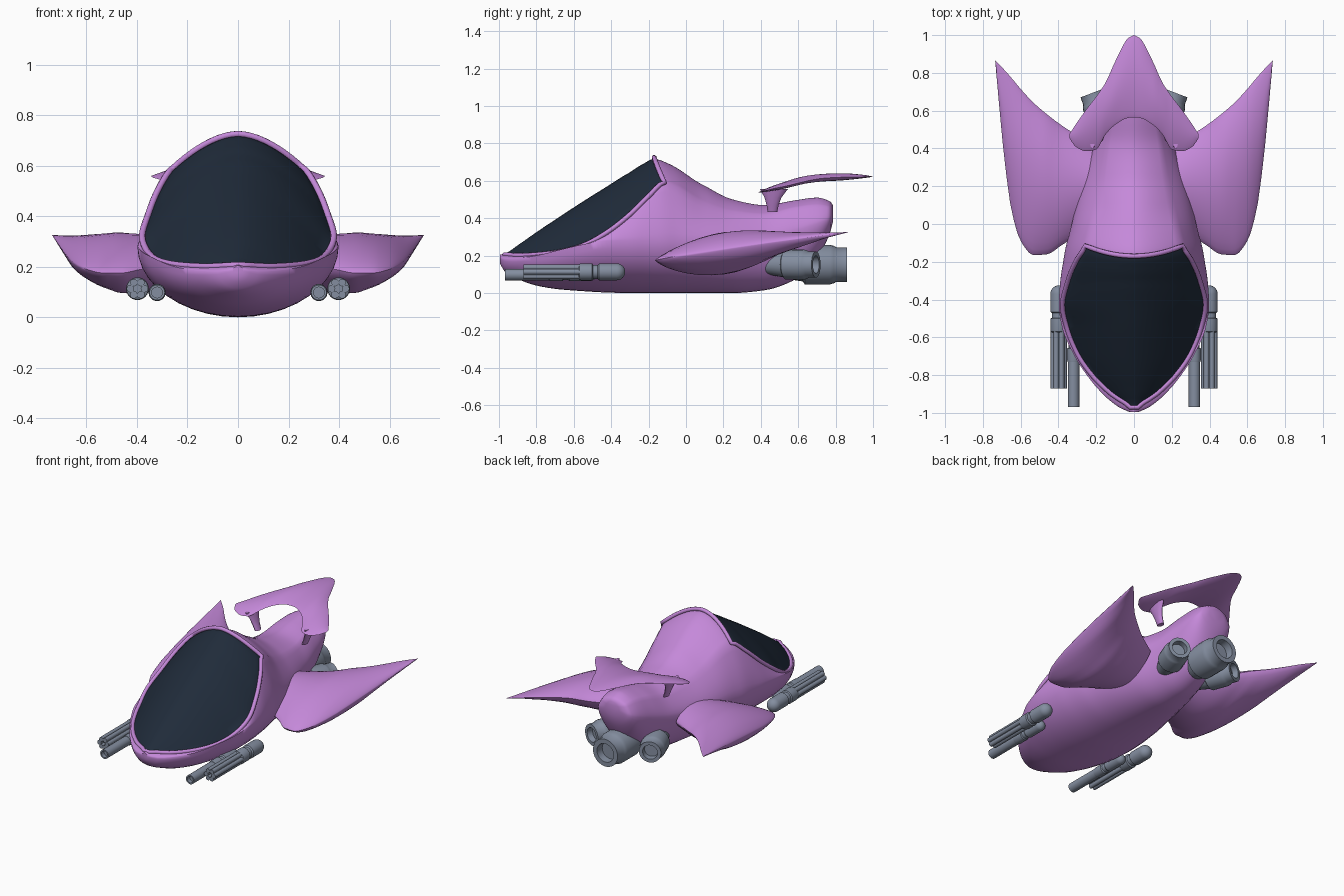
import bpy, bmesh, math
from mathutils import Vector, Matrix

if "Cube" in bpy.data.objects:
    bpy.data.objects.remove(bpy.data.objects["Cube"])


def material(name, rgb):
    m = bpy.data.materials.new(name)
    m.diffuse_color = (*rgb, 1)
    m.use_nodes = True
    m.node_tree.nodes["Principled BSDF"].inputs["Base Color"].default_value = m.diffuse_color
    return m


PINK = material("pink_paint", (0.56, 0.25, 0.70))
GLASS = material("dark_glass", (0.014, 0.024, 0.042))
METAL = material("grey_metal", (0.23, 0.27, 0.35))


def finish(name, bm, mats, angle=35):
    bmesh.ops.recalc_face_normals(bm, faces=bm.faces)
    me = bpy.data.meshes.new(name)
    bm.to_mesh(me)
    bm.free()
    for m in mats:
        me.materials.append(m)
    ob = bpy.data.objects.new(name, me)
    bpy.context.collection.objects.link(ob)
    bpy.ops.object.select_all(action='DESELECT')
    ob.select_set(True)
    bpy.context.view_layer.objects.active = ob
    bpy.ops.object.shade_smooth_by_angle(angle=math.radians(angle))
    return ob


def interp(rows, t):
    """Smooth interpolation of table rows keyed by their first value."""
    k = 0
    while k < len(rows) - 2 and t > rows[k + 1][0]:
        k += 1
    a, b = rows[k], rows[k + 1]
    p, n = rows[max(k - 1, 0)], rows[min(k + 2, len(rows) - 1)]
    h = b[0] - a[0]
    u = (t - a[0]) / h
    out = []
    for c in range(1, len(a)):
        d = (b[c] - a[c]) / h
        d0 = (a[c] - p[c]) / (a[0] - p[0]) if p is not a else d
        d1 = (n[c] - b[c]) / (n[0] - b[0]) if n is not b else d
        m0 = 0 if d0 * d <= 0 else 2 * d0 * d / (d0 + d)
        m1 = 0 if d1 * d <= 0 else 2 * d1 * d / (d1 + d)
        out.append((2*u**3 - 3*u*u + 1) * a[c] + (u**3 - 2*u*u + u) * h * m0
                   + (3*u*u - 2*u**3) * b[c] + (u**3 - u*u) * h * m1)
    return out


def loft(bm, rings, mat_rule=None):
    vs = [[bm.verts.new(p) for p in r] for r in rings]
    n = len(vs[0])
    for i in range(len(vs) - 1):
        for j in range(n):
            q = (vs[i][j], vs[i][(j + 1) % n], vs[i + 1][(j + 1) % n], vs[i + 1][j])
            f = bm.faces.new(q)
            if mat_rule:
                f.material_index = mat_rule(i, j)
    bm.faces.new(vs[0])
    bm.faces.new(vs[-1])


# Hull stations: y, top z, shoulder x, shoulder z, widest x, widest z, bottom z
HULL = [
    (-.995, .205, .010, .200, .025, .185, .160),
    (-.97, .210, .020, .205, .080, .180, .115),
    (-.90, .255, .115, .200, .165, .185, .075),
    (-.80, .325, .215, .205, .250, .200, .040),
    (-.68, .405, .295, .220, .325, .230, .020),
    (-.55, .490, .345, .255, .380, .260, .010),
    (-.43, .565, .368, .320, .398, .280, .003),
    (-.30, .645, .340, .420, .390, .280, 0),
    (-.20, .690, .300, .515, .375, .280, 0),
    (-.115, .717, .250, .585, .360, .280, 0),
    (-.05, .690, .232, .565, .342, .280, 0),
    (.10, .575, .195, .480, .305, .280, 0),
    (.25, .500, .165, .435, .262, .280, 0),
    (.42, .470, .140, .420, .210, .290, .015),
    (.58, .495, .115, .455, .175, .330, .070),
    (.70, .510, .100, .470, .150, .370, .190),
    (.77, .490, .085, .460, .115, .400, .320),
    (.785, .470, .040, .450, .060, .420, .380)]
TOP, SIDE, LOW = 10, 7, 10


def hull_half(y):
    zt, xe, ze, xw, zw, zb = interp(HULL, y)
    skew = 0.055 * max(0, min((y + .3) / .185, (.12 - y) / .235))
    pts = []
    for j in range(TOP + 1):
        u = j / TOP
        pts.append((xe * u, y - skew * (1 - u * u), zt + (ze - zt) * u ** 1.75))
    for j in range(1, SIDE + 1):
        t = 1 - j / SIDE
        pts.append((xw - (xw - xe) * t ** 1.5, y, zw + (ze - zw) * t))
    for j in range(1, LOW + 1):
        a = j / LOW * math.pi / 2
        pts.append((xw * math.cos(a), y, zw - (zw - zb) * math.sin(a)))
    return pts


def spread(a, b, n):
    return [a + (b - a) * i / n for i in range(n)]


ys = [-.995, -.985] + spread(-.97, -.115, 36) + spread(-.115, .7, 32) + spread(.7, .785, 8) + [.785]
G0, G1 = 2, 38                     # rings where the windscreen starts and ends
halves = [hull_half(y) for y in ys]
rings = [h + [(-x, y, z) for x, y, z in h[-2:0:-1]] for h in halves]
N = len(rings[0])
bm = bmesh.new()
loft(bm, rings, lambda i, j: int(G0 <= i < G1 and (j < TOP or j >= N - TOP)))
finish("hull", bm, [PINK, GLASS], 50)

# Raised windscreen rim following the glass edge
half = [halves[i][TOP] for i in range(G0, G1 + 1)] + halves[G1][TOP - 1:0:-1]
path = half + [halves[G1][0]] + [(-x, y, z) for x, y, z in reversed(half)]
cu = bpy.data.curves.new("windscreen_rim", 'CURVE')
cu.dimensions = '3D'
cu.bevel_depth = 0.013
cu.bevel_resolution = 2
sp = cu.splines.new('POLY')
sp.points.add(len(path) - 1)
for p, (x, y, z) in zip(sp.points, path):
    p.co = (x * 1.03, y, z + .008 * max(0, min(1, (z - .4) / .3)), 1)
sp.use_cyclic_u = True
cu.materials.append(PINK)
rim = bpy.data.objects.new("windscreen_rim", cu)
bpy.context.collection.objects.link(rim)
bpy.ops.object.select_all(action='DESELECT')
rim.select_set(True)
bpy.context.view_layer.objects.active = rim
bpy.ops.object.convert(target='MESH')
bpy.ops.object.shade_smooth_by_angle(angle=math.radians(60))


def foil(name, rows, xs, n=16, pw=.8):
    """Lens-section wing; rows: x, front y, rear y, front z, rear z, rise, drop."""
    rings = []
    for x in xs:
        y0, y1, z0, z1, up, dn = interp(rows, abs(x))
        fr = [(1 - math.cos(math.pi * i / n)) / 2 for i in range(n + 1)]
        pt = lambda u, h: (x, y0 + (y1 - y0) * u,
                           z0 + (z1 - z0) * u + h * math.sin(math.pi * u) ** pw)
        rings.append([pt(u, up) for u in fr] + [pt(u, -dn) for u in fr[-2:0:-1]])
    bm = bmesh.new()
    loft(bm, rings)
    finish(name, bm, [PINK], 50)


# Swept side wings
WING = [(.22, -.02, .42, .20, .25, .10, .11),
        (.38, -.11, .52, .19, .27, .095, .13),
        (.46, -.16, .58, .175, .29, .092, .13),
        (.53, -.165, .64, .175, .30, .08, .11),
        (.60, -.09, .715, .19, .31, .058, .085),
        (.65, .08, .775, .215, .318, .036, .062),
        (.69, .38, .82, .26, .322, .018, .03),
        (.735, .865, .867, .325, .325, .001, .001)]
for s, side in ((-1, "left"), (1, "right")):
    foil(side + "_wing", WING, [s * x for x in spread(.22, .735, 26) + [.735]], pw=.7)

# Raised tail wing
TAIL = [(0, .565, 1.0, .60, .622, .028, .012),
        (.03, .562, .985, .60, .622, .028, .012),
        (.10, .525, .86, .59, .62, .028, .012),
        (.15, .475, .75, .57, .615, .025, .012),
        (.20, .395, .675, .54, .605, .022, .012),
        (.25, .385, .61, .537, .59, .018, .01),
        (.31, .41, .525, .545, .57, .010, .006),
        (.342, .455, .475, .555, .56, .001, .001)]
foil("tail_wing", TAIL, spread(-.342, .342, 48) + [.342])

# Struts holding the tail wing
for s, side in ((-1, "left"), (1, "right")):
    bm = bmesh.new()
    loft(bm, [[(s * (x + .016 * math.cos(a)), y + r * math.sin(a), z)
               for a in (k * math.pi / 6 for k in range(12))]
              for x, y, z, r in ((.175, .462, .432, .026), (.19, .463, .47, .032),
                                 (.205, .465, .51, .045), (.22, .47, .556, .075))])
    finish(side + "_tail_strut", bm, [PINK], 50)


def lathe(bm, prof, origin, yaw=0, seg=24):
    """Spin (radius, distance along +y) points round the y axis."""
    M = Matrix.Translation(origin) @ Matrix.Rotation(yaw, 4, 'Z')
    loft(bm, [[M @ Vector((r * math.cos(a), d, r * math.sin(a)))
               for a in (2 * math.pi * k / seg for k in range(seg))] for r, d in prof])


# Engines: one large in the middle, two smaller ones turned outwards
NOZZLE = [(.07, -.36), (.085, -.27), (.09, -.235), (.106, -.225), (.106, -.09), (.100, -.07),
          (.092, -.055), (.092, 0), (.062, 0), (.058, -.05), (.004, -.05)]
for name, x, y, k, yaw in (("main_engine", 0, .86, 1, 0),
                           ("left_engine", -.218, .695, .76, .36),
                           ("right_engine", .218, .695, .76, -.36)):
    bm = bmesh.new()
    lathe(bm, [(r * k, d * k) for r, d in NOZZLE], (x, y, .152), yaw)
    finish(name, bm, [METAL])


# Guns: ribbed housing with a bundle of barrels, or one plain hollow barrel
def gun(name, x, z, r, front, mid, back, barrels):
    bm = bmesh.new()
    L = back - mid
    prof = [(.6 * r, mid - .01), (.95 * r, mid), (r, mid + .01), (r, mid + .28 * L),
            (.82 * r, mid + .3 * L), (.82 * r, mid + .4 * L), (r, mid + .43 * L)]
    prof += [(max(r * math.cos(a), .002), back - r + r * math.sin(a))
             for a in (i * math.pi / 12 for i in range(7))]
    lathe(bm, prof, (x, 0, z))
    for i in range(barrels):
        a = i * 2 * math.pi / barrels
        o = (x + .62 * r * math.cos(a), 0, z + .62 * r * math.sin(a))
        lathe(bm, [(.33 * r, front), (.33 * r, mid + .02)], o, 0, 12)
    w = .68 if barrels else .9
    lathe(bm, [(.002, front + .03), (w * .7 * r, front + .03), (w * .7 * r, front + .002),
               (w * r, front + .002), (w * r, mid + .02)], (x, 0, z), 0, 16)
    finish(name, bm, [METAL])


for s, side in ((-1, "left"), (1, "right")):
    gun(side + "_outer_gun", s * .398, .113, .045, -.87, -.57, -.325, 6)
    gun(side + "_inner_gun", s * .32, .098, .034, -.97, -.73, -.48, 0)
